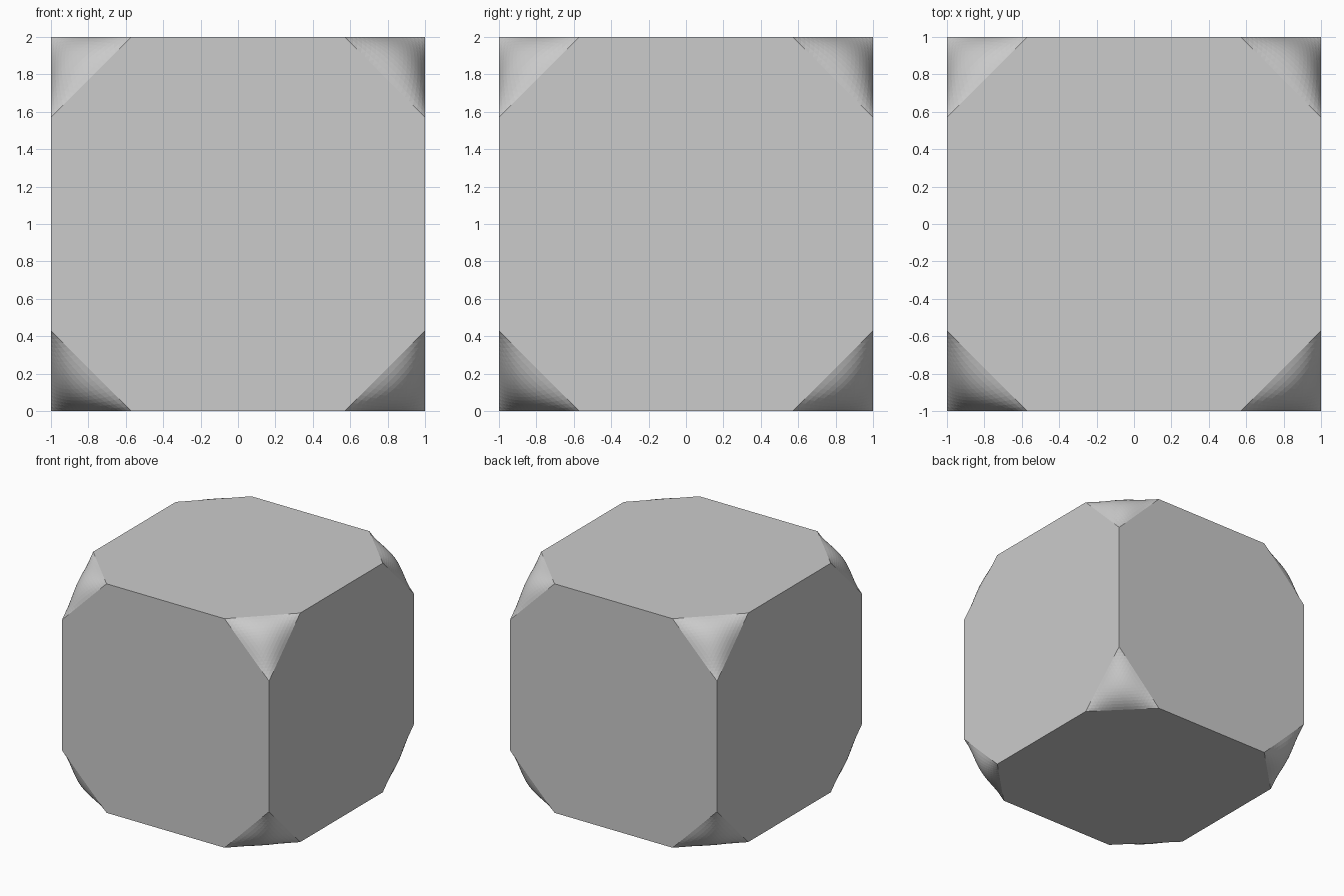
import bpy, bmesh
from mathutils import Vector

if "Cube" in bpy.data.objects:
    bpy.data.objects.remove(bpy.data.objects["Cube"])

CUT = 0.43      # length cut off along each cube edge
BULGE = 0.06    # height of the soft swelling on each corner
STEPS = 19      # cuts per corner triangle side

# Cube with its eight corners cut off
bm = bmesh.new()
bmesh.ops.create_cube(bm, size=2)
bmesh.ops.bevel(bm, geom=bm.verts[:], offset=CUT * 50, offset_type='PERCENT',
                segments=1, affect='VERTICES')

# Fine triangular grid on the corner faces
tri_edges = list({e for f in bm.faces if len(f.verts) == 3 for e in f.edges})
bmesh.ops.subdivide_edges(bm, edges=tri_edges, cuts=STEPS, use_grid_fill=True)

# Soft bulge: product of barycentric weights, zero along the triangle rim
for v in bm.verts:
    a, b, c = (max(0, 1 - abs(k)) / CUT for k in v.co)
    out = Vector([1 if k > 0 else -1 for k in v.co]).normalized()
    v.co += out * (27 * BULGE * a * b * c)

for v in bm.verts:
    v.co.z += 1
bmesh.ops.recalc_face_normals(bm, faces=bm.faces[:])
mesh = bpy.data.meshes.new("cut_corner_cube")
bm.to_mesh(mesh)
bm.free()
obj = bpy.data.objects.new("cut_corner_cube", mesh)
bpy.context.collection.objects.link(obj)
